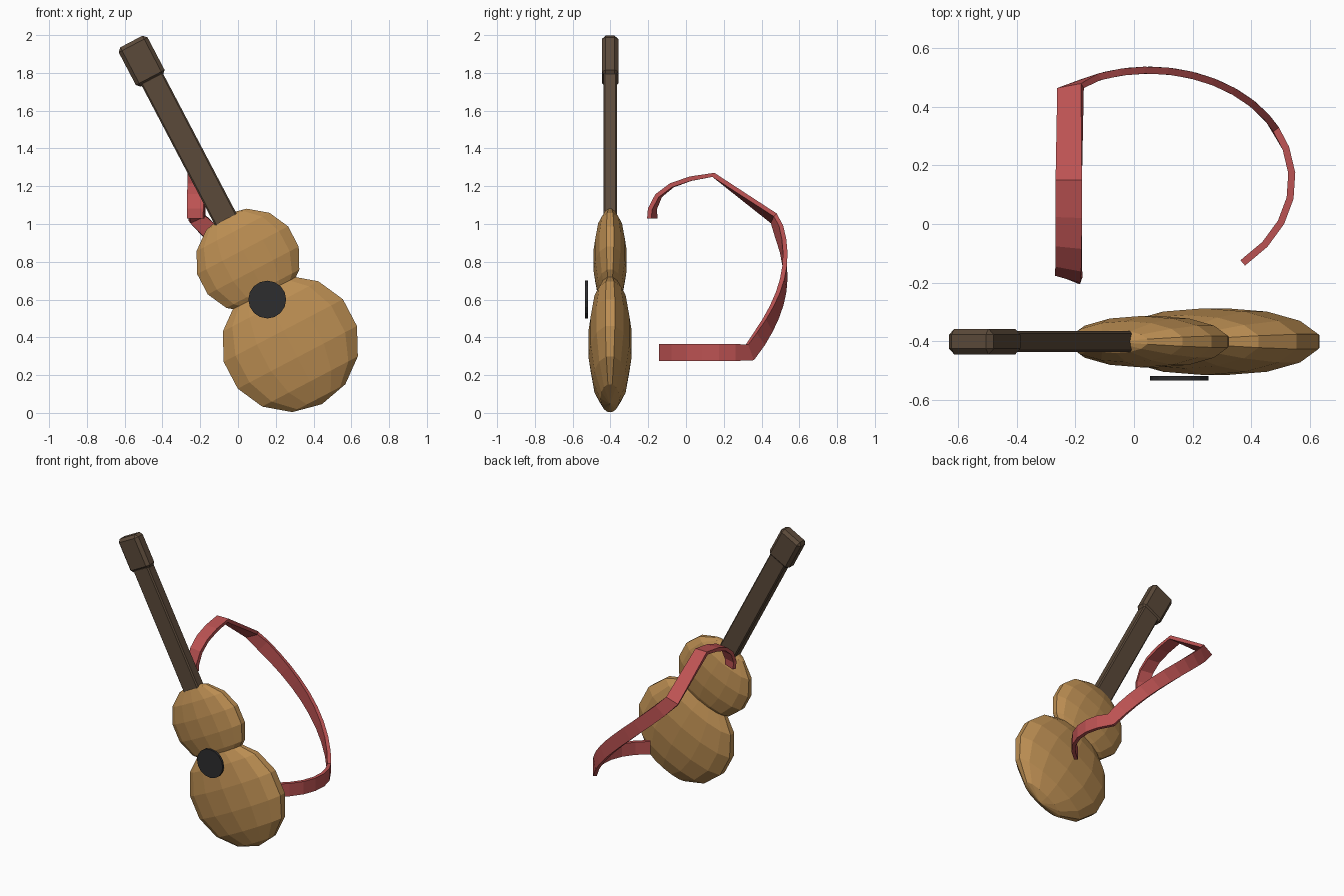
import bpy, bmesh, math
from mathutils import Vector, Matrix

if "Cube" in bpy.data.objects:
    bpy.data.objects.remove(bpy.data.objects["Cube"])

TILT = math.radians(-27.7)
YC = -0.402
ROT = Matrix.Rotation(TILT, 4, 'Y')


def material(name, rgb):
    m = bpy.data.materials.new(name)
    m.diffuse_color = (*rgb, 1)
    m.use_nodes = True
    m.node_tree.nodes["Principled BSDF"].inputs["Base Color"].default_value = m.diffuse_color
    return m


WOOD = material("honey wood", (0.50, 0.27, 0.085))
DARK = material("dark brown wood", (0.105, 0.068, 0.042))
BLACK = material("charcoal", (0.026, 0.026, 0.028))
RED = material("strap red", (0.50, 0.085, 0.085))


def finish(name, bm, mat, matrix=None):
    if matrix:
        bm.transform(matrix)
    bmesh.ops.recalc_face_normals(bm, faces=bm.faces)
    me = bpy.data.meshes.new(name)
    bm.to_mesh(me)
    bm.free()
    me.materials.append(mat)
    ob = bpy.data.objects.new(name, me)
    bpy.context.collection.objects.link(ob)
    return ob


def bout(name, x, z, size):
    bm = bmesh.new()
    bmesh.ops.create_uvsphere(bm, u_segments=14, v_segments=7, radius=1)
    finish(name, bm, WOOD, Matrix.Translation((x, YC, z)) @ ROT @ Matrix.Diagonal((*size, 1)))


def box(name, x, z, size, bevel):
    bm = bmesh.new()
    bmesh.ops.create_cube(bm, size=1)
    bm.transform(Matrix.Diagonal((*size, 1)))
    bmesh.ops.bevel(bm, geom=bm.edges[:], offset=bevel, segments=1, affect='EDGES')
    finish(name, bm, DARK, Matrix.Translation((x, YC, z)) @ ROT)


# Body: two flattened low-poly spheres
bout("lower_body", 0.277, 0.365, (0.375, 0.117, 0.36))
bout("upper_body", 0.0525, 0.8075, (0.286, 0.09, 0.2725))

# Neck and headstock along the tilted axis
box("neck", -0.25, 1.377, (0.13, 0.072, 0.90), 0.008)
box("headstock", -0.51, 1.862, (0.172, 0.088, 0.235), 0.02)

# Sound hole disc in front of the body
bm = bmesh.new()
bmesh.ops.create_cone(bm, cap_ends=True, segments=16, radius1=0.1, radius2=0.1, depth=0.016)
finish("sound_hole", bm, BLACK,
       Matrix.Translation((0.155, -0.527, 0.60)) @ Matrix.Rotation(math.pi / 2, 4, 'X'))

# Strap path: over the shoulder, diagonally across the back, forward round the hip
stations = []   # (centre, width direction)
shoulder = [(-0.178, 1.03), (-0.178, 1.08), (-0.145, 1.15), (-0.075, 1.205),
            (0.025, 1.24), (0.145, 1.26)]
for i, (y, z) in enumerate(shoulder):
    slant = -0.4 * (1 - i / 5) ** 1.5
    stations.append((Vector((-0.223, y, z)), Vector((1, slant, 0)).normalized()))


def torso(deg, z):
    a = math.radians(deg)
    return Vector((0.05 + 0.49 * math.cos(a), 0.15 + 0.375 * math.sin(a), z))


back = [torso(123 - 93 * i / 10, 1.03 - 0.71 * i / 10) for i in range(11)]
hip = [torso(30 - 79 * i / 6, 0.32) for i in range(1, 7)]
path = back + hip
for i, p in enumerate(path):
    t = (path[min(i + 1, len(path) - 1)] - path[max(i - 1, 0)]).normalized()
    n = Vector(((p.x - 0.05) / 0.24, (p.y - 0.15) / 0.14, 0)).normalized()
    w = n.cross(t).normalized()
    if w.z < 0:
        w = -w
    if i == 0:
        w = (w + Vector((1, 0, 0))).normalized()
    stations.append((p, w))

# Sweep a flat rectangle along the stations
bm = bmesh.new()
rings = []
for i, (p, w) in enumerate(stations):
    a = stations[max(i - 1, 0)][0]
    b = stations[min(i + 1, len(stations) - 1)][0]
    n = w.cross(b - a).normalized() * 0.012
    h = w * 0.045
    rings.append([bm.verts.new(p + q) for q in (h + n, h - n, -h - n, -h + n)])
for r, s in zip(rings, rings[1:]):
    for k in range(4):
        bm.faces.new((r[k], r[(k + 1) % 4], s[(k + 1) % 4], s[k]))
bm.faces.new(rings[0])
bm.faces.new(rings[-1])
finish("shoulder_strap", bm, RED)
